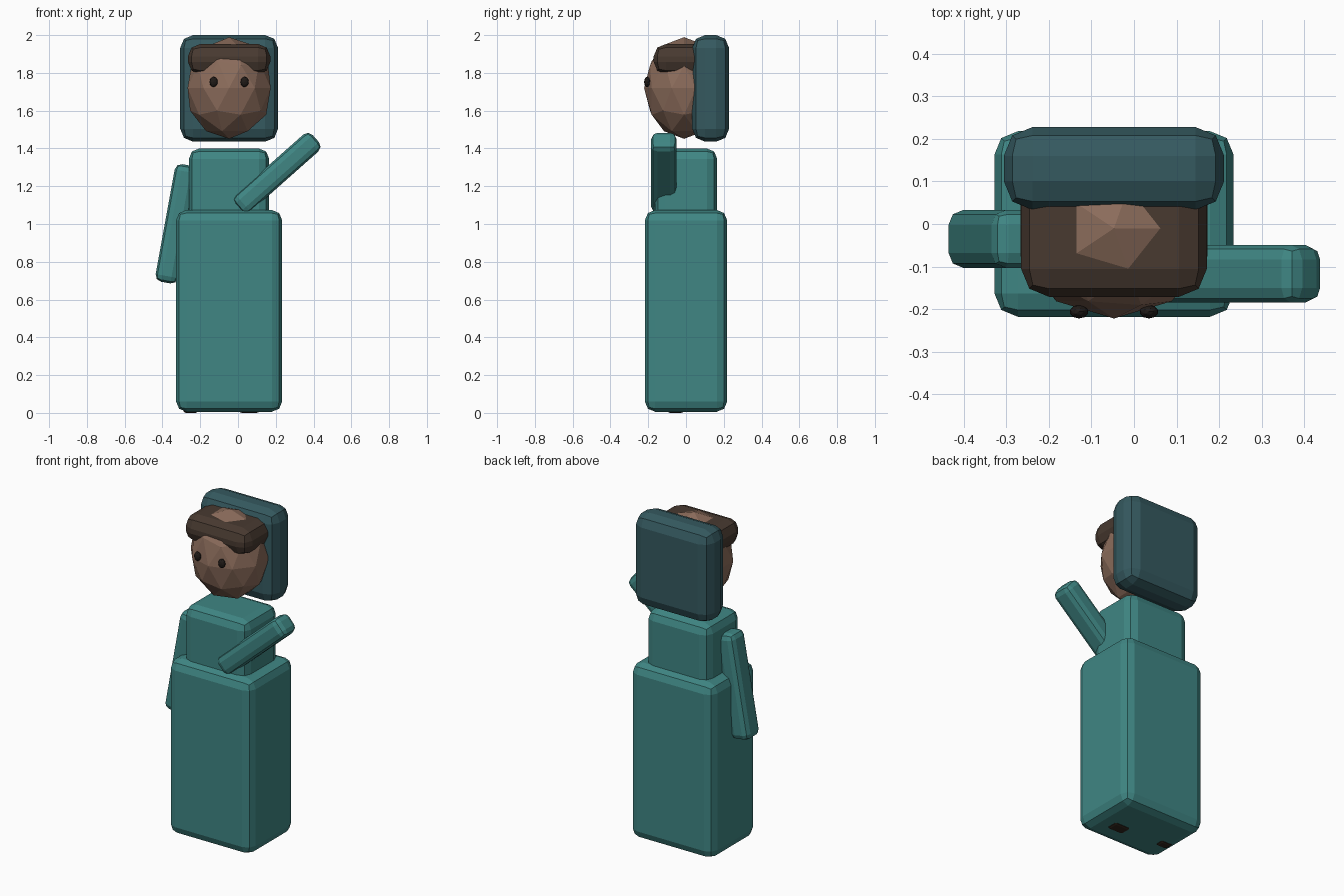
import bpy
from math import atan2, hypot
from mathutils import Vector

if "Cube" in bpy.data.objects:
    bpy.data.objects.remove(bpy.data.objects["Cube"])


def material(name, rgb):
    m = bpy.data.materials.new(name)
    m.diffuse_color = (*rgb, 1)
    m.use_nodes = True
    m.node_tree.nodes["Principled BSDF"].inputs["Base Color"].default_value = m.diffuse_color
    return m


TEAL = material("teal_cloth", (0.05, 0.24, 0.23))
DARK_TEAL = material("dark_teal_cloth", (0.035, 0.10, 0.115))
SKIN = material("skin", (0.26, 0.15, 0.105))
HAIR = material("dark_hair", (0.065, 0.042, 0.03))
EYE = material("eye_dark", (0.015, 0.011, 0.009))
SHOE = material("shoe_brown", (0.03, 0.018, 0.012))


def soft_box(name, lo, hi, mat, bevel):
    """Box between two corners with two-segment bevelled edges."""
    lo, hi = Vector(lo), Vector(hi)
    bpy.ops.mesh.primitive_cube_add(size=1, location=(lo + hi) / 2)
    ob = bpy.context.object
    ob.name = name
    ob.scale = hi - lo
    bpy.ops.object.transform_apply(location=False, rotation=False, scale=True)
    b = ob.modifiers.new("bevel", 'BEVEL')
    b.width, b.segments = bevel, 2
    ob.data.materials.append(mat)
    return ob


def arm(name, low, high, y):
    """Sleeve running between two (x, z) points."""
    dx, dz = high[0] - low[0], high[1] - low[1]
    h = hypot(dx, dz) / 2
    ob = soft_box(name, (-0.06, -0.068, -h), (0.06, 0.068, h), TEAL, 0.035)
    ob.location = ((low[0] + high[0]) / 2, y, (low[1] + high[1]) / 2)
    ob.rotation_euler.y = atan2(dx, dz)


def ball(name, loc, scale, mat):
    bpy.ops.mesh.primitive_ico_sphere_add(subdivisions=2, radius=1, location=loc)
    ob = bpy.context.object
    ob.name = name
    ob.scale = scale
    ob.data.materials.append(mat)


CX = -0.047  # body centre line

# robe
soft_box("skirt", (-0.328, -0.218, 0.006), (0.234, 0.218, 1.074), TEAL, 0.055)
soft_box("torso", (-0.26, -0.165, 0.98), (0.165, 0.165, 1.40), TEAL, 0.055)

# shoes, just showing under the hem
soft_box("left_shoe", (0.005, -0.10, 0), (0.115, -0.02, 0.07), SHOE, 0.015)
soft_box("right_shoe", (-0.29, -0.07, 0), (-0.21, -0.01, 0.07), SHOE, 0.015)

# arms: one hanging, one raised
arm("hanging_arm", (-0.383, 0.69), (-0.27, 1.312), -0.035)
arm("raised_arm", (0.0, 1.087), (0.412, 1.452), -0.117)

# head
ball("head", (CX, -0.01, 1.72), (0.231, 0.212, 0.269), SKIN)
for side, name in ((-1, "right_eye"), (1, "left_eye")):
    ball(name, (CX + side * 0.082, -0.206, 1.752), (0.022, 0.016, 0.028), EYE)
soft_box("hair", (-0.265, -0.171, 1.793), (0.171, 0.15, 1.953), HAIR, 0.065)
soft_box("hood", (-0.306, 0.033, 1.436), (0.212, 0.228, 2.0), DARK_TEAL, 0.068)
